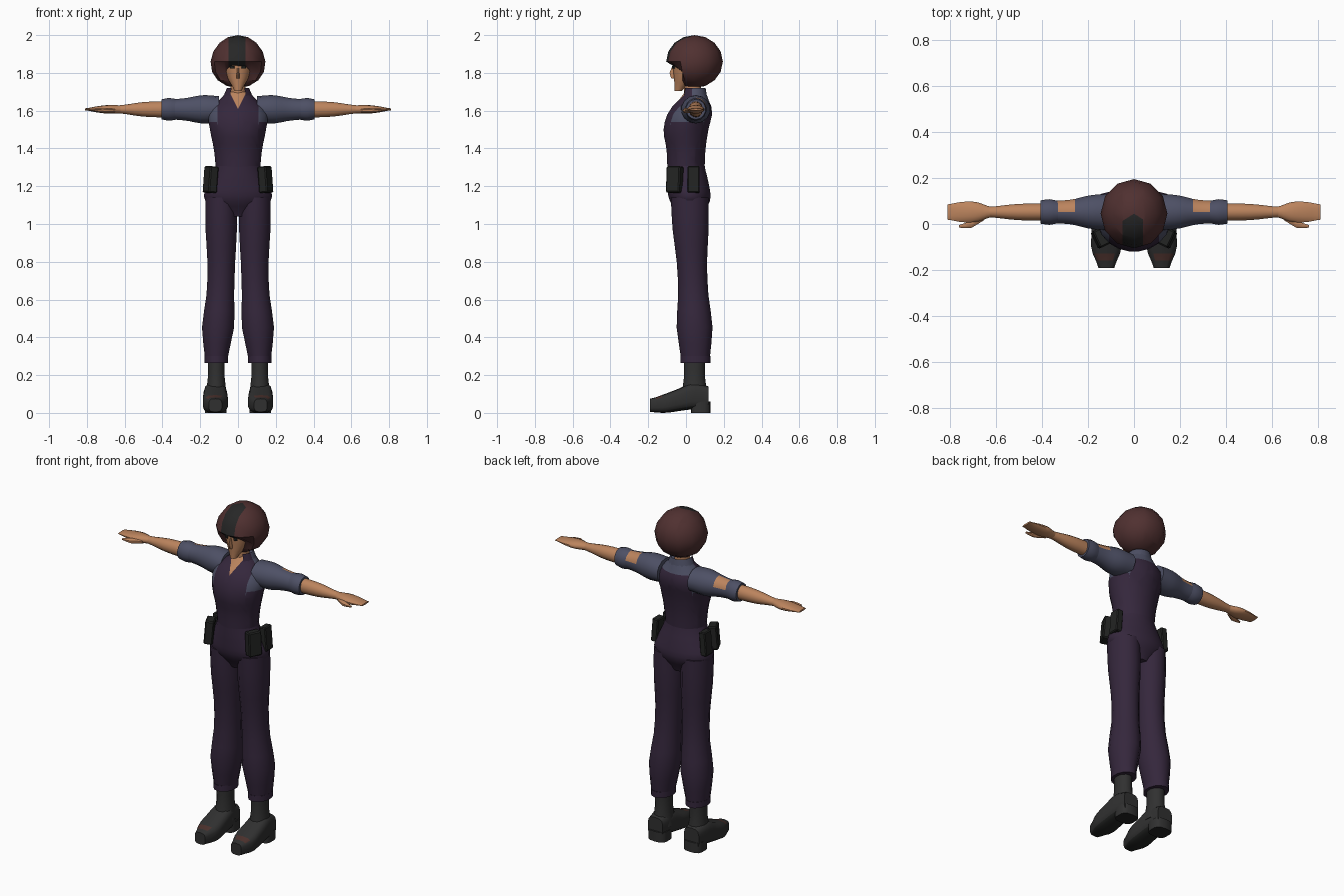
import bpy, bmesh
from math import sin, cos, tau, copysign, radians
from mathutils import Matrix

default_cube = bpy.data.objects.get("Cube")
if default_cube:
    bpy.data.objects.remove(default_cube)


def material(name, red, green, blue):
    colour = (red, green, blue, 1)
    mat = bpy.data.materials.new(name)
    mat.use_nodes = True
    mat.diffuse_color = colour
    mat.node_tree.nodes["Principled BSDF"].inputs["Base Color"].default_value = colour
    return mat


purple = material("dark purple cloth", .035, .02, .045)
blue = material("slate blue cloth", .075, .08, .13)
skin = material("warm skin", .5, .23, .11)
red_hair = material("dark red hair", .08, .03, .03)
dark_hair = material("charcoal hair", .02, .02, .02)
leather = material("boot leather", .03, .03, .03)
black = material("black leather", .016, .017, .016)
scuff = material("red scuff", .07, .03, .025)


def finish(bm, name, materials, paint=None, cuts=(), drop=None, angle=45):
    """Cut the mesh along planes, drop and paint faces by rule, then smooth it."""
    for point, normal in cuts:
        everything = bm.verts[:] + bm.edges[:] + bm.faces[:]
        bmesh.ops.bisect_plane(bm, geom=everything, plane_co=point, plane_no=normal)
    bmesh.ops.recalc_face_normals(bm, faces=bm.faces)
    if drop:
        unwanted = [face for face in bm.faces if drop(face.calc_center_median())]
        bmesh.ops.delete(bm, geom=unwanted, context='FACES')
    if paint:
        for face in bm.faces:
            chosen = paint(face.calc_center_median(), face.normal)
            face.material_index = materials.index(chosen)
    mesh = bpy.data.meshes.new(name)
    bm.to_mesh(mesh)
    bm.free()
    for mat in materials:
        mesh.materials.append(mat)
    part = bpy.data.objects.new(name, mesh)
    bpy.context.collection.objects.link(part)
    bpy.ops.object.select_all(action='DESELECT')
    part.select_set(True)
    bpy.context.view_layer.objects.active = part
    bpy.ops.object.shade_smooth_by_angle(angle=radians(angle))


def blend(values, t):
    """Smooth curve through evenly spaced values, or a constant."""
    if not isinstance(values, tuple):
        return values
    last = len(values) - 1
    k = min(int(t * last), last - 1)
    f = t * last - k
    before, start = values[max(k - 1, 0)], values[k]
    end, after = values[k + 1], values[min(k + 2, last)]
    slope_in, slope_out = (end - before) / 2, (after - start) / 2
    ease = f * f * (3 - 2 * f)
    bend = f * (1 - f) * (slope_in * (1 - f) - slope_out * f)
    return start + (end - start) * ease + bend


def loft(name, axis, span, centre, radii, materials, sides=14, steps=10,
         boxy=1, mirror=1, caps=True, **finishing):
    """Tube along an axis whose centre and radii follow smooth curves."""
    bm = bmesh.new()
    loops = []
    for step in range(steps + 1):
        t = step / steps
        along = span[0] + (span[1] - span[0]) * t
        (u, v), (wide, deep) = [[blend(c, t) for c in pair] for pair in (centre, radii)]
        loop = []
        for i in range(sides):
            turn = tau * (i + .5) / sides
            c, s = cos(turn), sin(turn)
            p = u + wide * copysign(abs(c) ** boxy, c)
            q = v + deep * copysign(abs(s) ** boxy, s)
            x, y, z = {'x': (along, p, q), 'y': (p, along, q), 'z': (p, q, along)}[axis]
            loop.append(bm.verts.new((x * mirror, y, z)))
        loops.append(loop)
    for low, high in zip(loops, loops[1:]):
        for i in range(sides):
            bm.faces.new((low[i - 1], low[i], high[i], high[i - 1]))
    if caps:
        bm.faces.new(loops[0])
        bm.faces.new(loops[-1])
    finish(bm, name, materials, **finishing)


def box(name, centre, size, turn, tilt, mirror, mat):
    x, y, z = centre
    bm = bmesh.new()
    bmesh.ops.create_cube(bm, size=1)
    bmesh.ops.scale(bm, vec=size, verts=bm.verts)
    bmesh.ops.bevel(bm, geom=bm.edges[:], offset=min(size) / 8, segments=1, affect='EDGES')
    spin = Matrix.Rotation(turn * mirror, 4, 'Z') @ Matrix.Rotation(tilt * mirror, 4, 'Y')
    place = Matrix.Translation((x * mirror, y, z)) @ spin
    bmesh.ops.transform(bm, matrix=place, verts=bm.verts)
    finish(bm, name, [mat], angle=20)


# Torso: vest over shirt, open at the throat
vest_edge, throat, neckline = .108, 1.61, 1.64


def paint_torso(c, normal):
    if c.y < .04 and abs(c.x) < (c.z - throat) / 2:
        return skin
    shoulder = c.z > 1.53 and abs(c.x) > vest_edge
    return blue if shoulder or (c.y > .04 and c.z > neckline) else purple


torso_cuts = [((0, 0, neckline), (0, 0, 1))]
for side in (1, -1):
    torso_cuts.append(((vest_edge * side, 0, 0), (1, 0, 0)))
    torso_cuts.append(((0, 0, throat), (side, 0, -.5)))
loft("torso", 'z', (1.3, 1.7), (0, (0, 0, 0, .025, .05)),
     ((.12, .13, .15, .155, .06), (.1, .105, .12, .115, .055)),
     [purple, blue, skin], sides=20, paint=paint_torso, cuts=torso_cuts)
loft("collar", 'z', (1.66, 1.72), (0, .045), ((.085, .06), (.07, .06)), [purple, blue],
     sides=16, steps=2, caps=False, drop=lambda c: c.y < 0 and abs(c.x) < .035,
     paint=lambda c, normal: blue if c.y > .04 else purple)

# Neck and head
loft("neck", 'z', (1.64, 1.78), (0, .035), (.042, .045), [skin], steps=1)
loft("head", 'z', (1.705, 1.93), (0, (-.04, 0, .01, .02)),
     ((.02, .06, .075, .06), (.02, .065, .08, .07)), [skin], sides=16)
loft("nose", 'z', (1.77, 1.83), (0, -.07), ((.01, .004), (.008, .018, .005)), [skin],
     sides=8, steps=4)

# Bobbed hair: a tapered sphere, hollowed below the fringe
hair = bmesh.new()
bmesh.ops.create_uvsphere(hair, u_segments=12, v_segments=8, radius=1)
for vert in hair.verts:
    if vert.co.z < -.1:
        vert.co.y = max(vert.co.y, -.43)
    vert.co.x *= .145 - .01 * vert.co.z
    vert.co.y = vert.co.y * .15 + .045
    vert.co.z = vert.co.z * .14 + 1.86
finish(hair, "hair", [red_hair, dark_hair], angle=35,
       cuts=[((x, 0, 0), (1, 0, 0)) for x in (-.05, .04)],
       paint=lambda c, normal: dark_hair if c.y < .02 and c.z > 1.82
       and -.05 < c.x < .04 else red_hair)

# Trouser seat
loft("hips", 'z', (1.31, 1.04), (0, (0, .01, .02, .025)),
     ((.12, .155, .18, .07), (.1, .11, .11, .06)), [purple], sides=20)


def paint_sleeve(c, normal):
    worn = .255 < abs(c.x) < .33 and c.y > .06 and normal.z > .4
    return skin if worn else blue


def paint_foot(c, normal):
    if normal.z < -.6:
        return black
    toe_cap = normal.z > .6 and -.17 < c.y < -.12 and abs(abs(c.x) - .125) < .035
    return scuff if toe_cap else leather


arm_y, arm_z = .052, 1.607
for side, label in ((1, "left_"), (-1, "right_")):
    box(label + "eye", (.03, -.066, 1.83), (.022, .009, .014), .35, 0, side, black)

    # Trouser leg with a gathered hem
    loft(label + "trouser_leg", 'z', (1.14, .28), ((.09, .09, .115), (.02, .05)),
         ((.085, .085, .075, .075, .087, .06), (.1, .095, .08, .08, .095, .075)),
         [purple], mirror=side)
    loft(label + "hem", 'z', (.3, .265), (.115, .05), (.063, .08), [purple],
         steps=1, mirror=side)

    # Boot: shaft, foot and heel
    loft(label + "boot_shaft", 'z', (.29, .08), (.115, .045),
         ((.046, .046, .058), (.056, .056, .07)), [leather], steps=4, mirror=side)
    loft(label + "boot_foot", 'y', (-.19, .12), (.12, (.04, .05, .07, .09, .08)),
         ((.035, .065, .065, .06, .05), (.035, .05, .06, .07, .06)),
         [leather, black, scuff], boxy=.6, mirror=side, paint=paint_foot)
    loft(label + "boot_heel", 'z', (0, .06), (.118, .078), (.057, .052),
         [leather, black], boxy=.6, steps=1, mirror=side, paint=paint_foot)

    # Sleeve with a worn elbow, and a rolled cuff
    loft(label + "sleeve", 'x', (.1, .36), (arm_y, arm_z),
         ((.08, .075, .055, .05), (.07, .075, .06, .053)), [blue, skin],
         mirror=side, paint=paint_sleeve)
    loft(label + "cuff", 'x', (.33, .405), (arm_y, arm_z),
         ((.05, .057, .052), (.055, .06, .053)), [blue], steps=4, mirror=side)

    # Forearm, hand and thumb
    loft(label + "forearm", 'x', (.38, .63), (arm_y, arm_z),
         ((.038, .036, .023), (.043, .038, .021)), [skin], steps=6, mirror=side)
    loft(label + "hand", 'x', (.62, .81), (arm_y, arm_z),
         ((.023, .044, .045, .034), (.021, .023, .016, .005)), [skin], mirror=side)
    loft(label + "thumb", 'x', (.65, .76), ((.03, 0, -.01), 1.6),
         ((.014, .018, .006), (.012, .014, .005)), [skin], sides=8, steps=4, mirror=side)

    # Hip pouches
    box(label + "front_pouch", (.145, -.06, 1.235), (.05, .08, .14), -.45, -.08, side, black)
    box(label + "side_pouch", (.16, .04, 1.235), (.04, .065, .14), 0, -.08, side, black)
